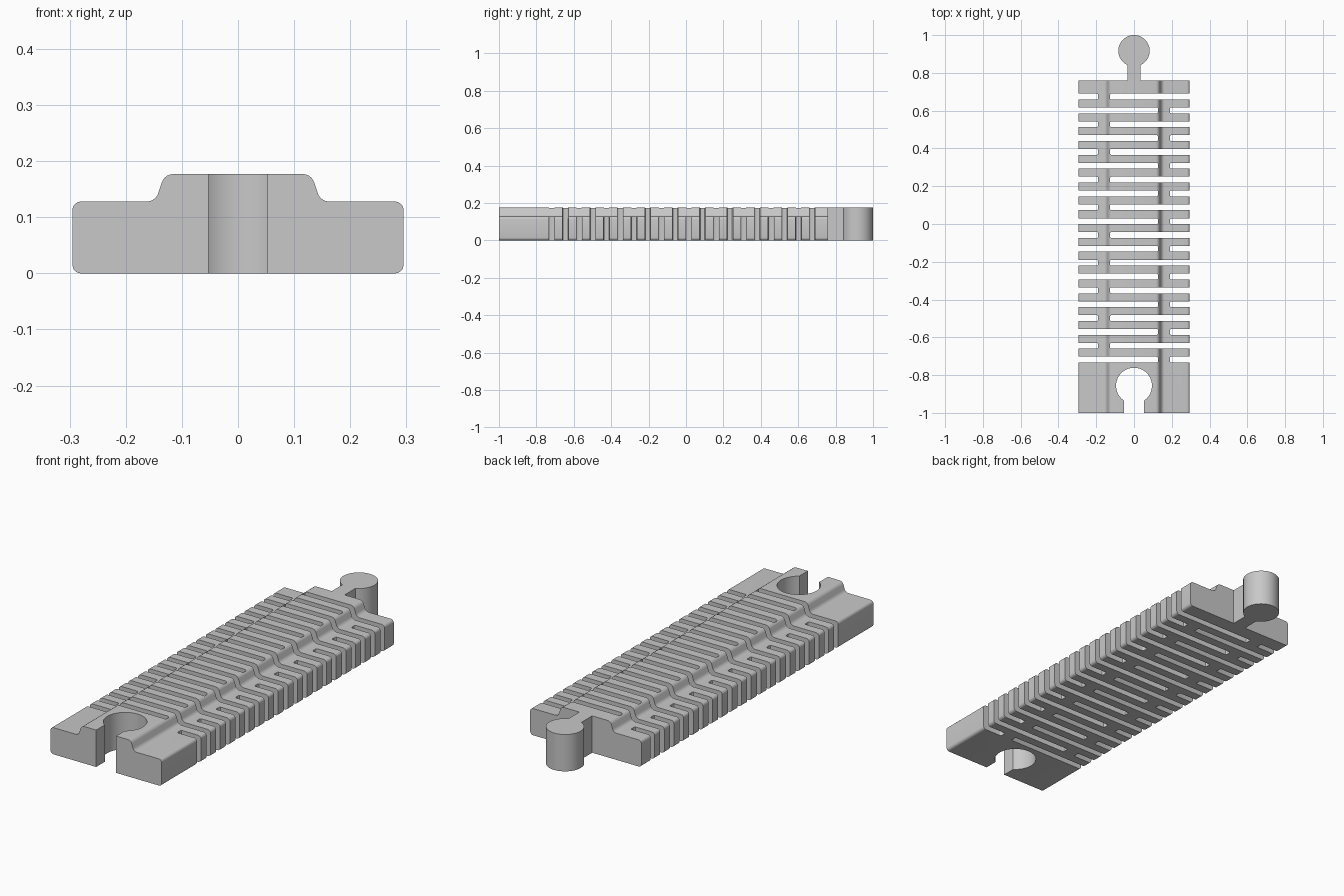
import bpy, bmesh, math

default = bpy.data.objects.get("Cube")
if default:
    bpy.data.objects.remove(default)

HEIGHT = 0.177
SHOULDER = 0.128
HALF_WIDTH = 0.295
BACK = 0.76

grey = bpy.data.materials.new("light grey plastic")
grey.use_nodes = True
colour = (0.58, 0.58, 0.58, 1)
grey.diffuse_color = colour
grey.node_tree.nodes["Principled BSDF"].inputs["Base Color"].default_value = colour


def prism(bm, outline, direction):
    """Extrude a closed outline of 3D points along a direction."""
    face = bm.faces.new([bm.verts.new(p) for p in outline])
    new = bmesh.ops.extrude_face_region(bm, geom=[face])["geom"]
    verts = [g for g in new if isinstance(g, bmesh.types.BMVert)]
    bmesh.ops.translate(bm, verts=verts, vec=direction)


def finish(bm, name):
    bmesh.ops.recalc_face_normals(bm, faces=bm.faces[:])
    mesh = bpy.data.meshes.new(name)
    bm.to_mesh(mesh)
    bm.free()
    mesh.materials.append(grey)
    obj = bpy.data.objects.new(name, mesh)
    bpy.context.collection.objects.link(obj)
    return obj


def round_edges(bm, axis, offset, segments):
    """Bevel every edge that runs along one axis."""
    edges = [e for e in bm.edges
             if abs((e.verts[0].co - e.verts[1].co).normalized()[axis]) > 0.999]
    bmesh.ops.bevel(bm, geom=edges, offset=offset, offset_type='OFFSET',
                    segments=segments, profile=0.5, affect='EDGES')


def keyhole(bm, radius, half_neck, centre_y, neck_y, z0, z1):
    """Upright round post with a straight neck reaching towards the front."""
    gap = math.asin(half_neck / radius)
    start, sweep, steps = -math.pi / 2 + gap, 2 * (math.pi - gap), 56
    angles = [start + sweep * i / steps for i in range(steps + 1)]
    outline = [(radius * math.cos(a), centre_y + radius * math.sin(a), z0) for a in angles]
    outline += [(-half_neck, neck_y, z0), (half_neck, neck_y, z0)]
    prism(bm, outline, (0, 0, z1 - z0))


# Track body: raised centre with rounded long edges
half = [(HALF_WIDTH, 0), (HALF_WIDTH, SHOULDER), (0.147, SHOULDER), (0.131, HEIGHT)]
profile = half + [(-x, z) for x, z in reversed(half)]
bm = bmesh.new()
prism(bm, [(x, -1, z) for x, z in profile], (0, 1 + BACK, 0))
round_edges(bm, 1, 0.015, 5)
body = finish(bm, "track_body")

# Flex slots: each row leaves one link, on alternating sides
bm = bmesh.new()
for row in range(20):
    y1 = 0.69 - 0.0733 * row
    y0 = y1 - 0.0305
    side = -1 if row % 2 == 0 else 1
    for a, b in ((0.19, 0.4), (-0.4, 0.127)):
        prism(bm, [(side * x, y, -0.1) for x, y in ((a, y0), (b, y0), (b, y1), (a, y1))],
              (0, 0, 0.4))
round_edges(bm, 2, 0.007, 3)
slots = finish(bm, "slot_cutter")

# Socket in the front end
bm = bmesh.new()
keyhole(bm, 0.095, 0.053, -0.856, -1.1, -0.1, 0.3)
socket = finish(bm, "socket_cutter")

for cutter in (slots, socket):
    cutter.hide_render = True
    mod = body.modifiers.new(cutter.name, 'BOOLEAN')
    mod.operation = 'DIFFERENCE'
    mod.solver = 'EXACT'
    mod.object = cutter
bpy.context.view_layer.update()
cut_mesh = bpy.data.meshes.new_from_object(
    body.evaluated_get(bpy.context.evaluated_depsgraph_get()))
body.modifiers.clear()
body.data = cut_mesh
for cutter in (slots, socket):
    bpy.data.objects.remove(cutter)

# Connecting peg on the back end
bm = bmesh.new()
keyhole(bm, 0.083, 0.034, 0.917, BACK, 0, HEIGHT)
peg = finish(bm, "connecting_peg")

# Smooth the rounded surfaces, keep the corners crisp
for obj in (body, peg):
    bpy.ops.object.select_all(action='DESELECT')
    obj.select_set(True)
    bpy.context.view_layer.objects.active = obj
    bpy.ops.object.shade_smooth_by_angle(angle=math.radians(30))
